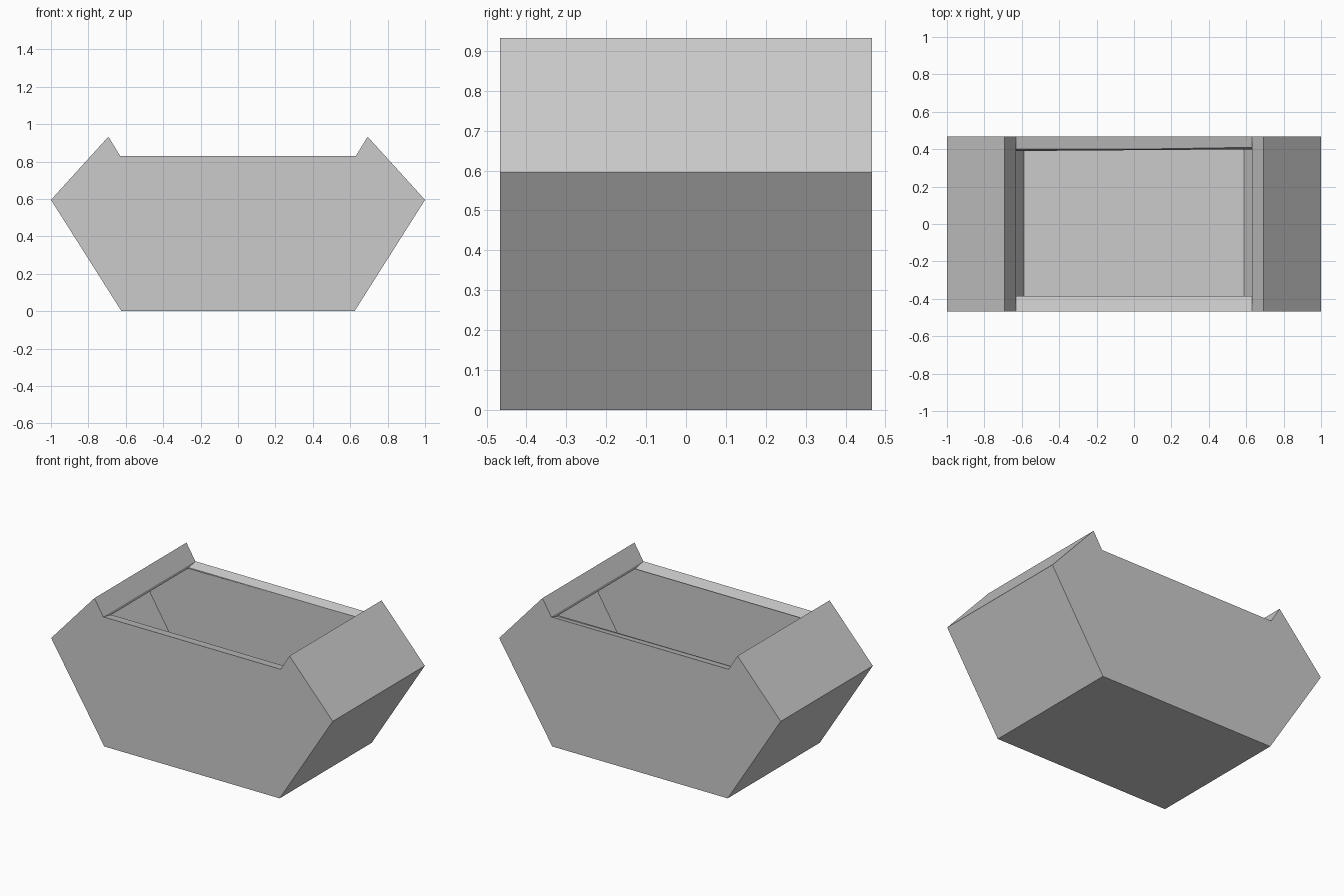
import bpy, bmesh

if "Cube" in bpy.data.objects:
    bpy.data.objects.remove(bpy.data.objects["Cube"])

# Right half of the front-view profiles (x, z), from bottom to opening lip
OUTER = [(0.623, 0.0), (1.0, 0.595), (0.693, 0.933), (0.63, 0.83)]
INNER = [(0.587, 0.067), (0.916, 0.601), (0.704, 0.815), (0.63, 0.812)]
HALF_DEPTH = 0.467


def closed_profile(half):
    """Mirror a half profile: left lip round the bottom to right lip."""
    return [(-x, z) for x, z in reversed(half)] + half


def ring(bm, half, ys):
    return [bm.verts.new((x, y, z)) for (x, z), y in zip(closed_profile(half), ys)]


def walls(bm, front, back):
    """End walls plus the strips between them, leaving the top open."""
    bm.faces.new(front)
    bm.faces.new(back[::-1])
    for i in range(len(front) - 1):
        bm.faces.new((front[i + 1], front[i], back[i], back[i + 1]))


bm = bmesh.new()

# Outer hull
out_front = ring(bm, OUTER, [-HALF_DEPTH] * 8)
out_back = ring(bm, OUTER, [HALF_DEPTH] * 8)
walls(bm, out_front, out_back)

# Hollow interior, with slightly uneven lips around the opening
in_front = ring(bm, INNER, [-0.385] + [-0.40] * 6 + [-0.385])
in_back = ring(bm, INNER, [0.39] + [0.40] * 6 + [0.41])
walls(bm, in_front, in_back)

# Rim joining hull and interior around the opening
outer_loop = [out_front[0], out_front[-1], out_back[-1], out_back[0]]
inner_loop = [in_front[0], in_front[-1], in_back[-1], in_back[0]]
for i in range(4):
    j = (i + 1) % 4
    bm.faces.new((outer_loop[i], outer_loop[j], inner_loop[j], inner_loop[i]))

# Split the slightly bent end walls of the interior cleanly at the widest level
for r in (in_front, in_back):
    for a, b in ((r[1], r[6]), (r[2], r[5]), (r[0], r[7])):
        bmesh.ops.connect_verts(bm, verts=[a, b])

bmesh.ops.recalc_face_normals(bm, faces=bm.faces)
mesh = bpy.data.meshes.new("open_container")
bm.to_mesh(mesh)
bm.free()
container = bpy.data.objects.new("open_container", mesh)
bpy.context.collection.objects.link(container)
